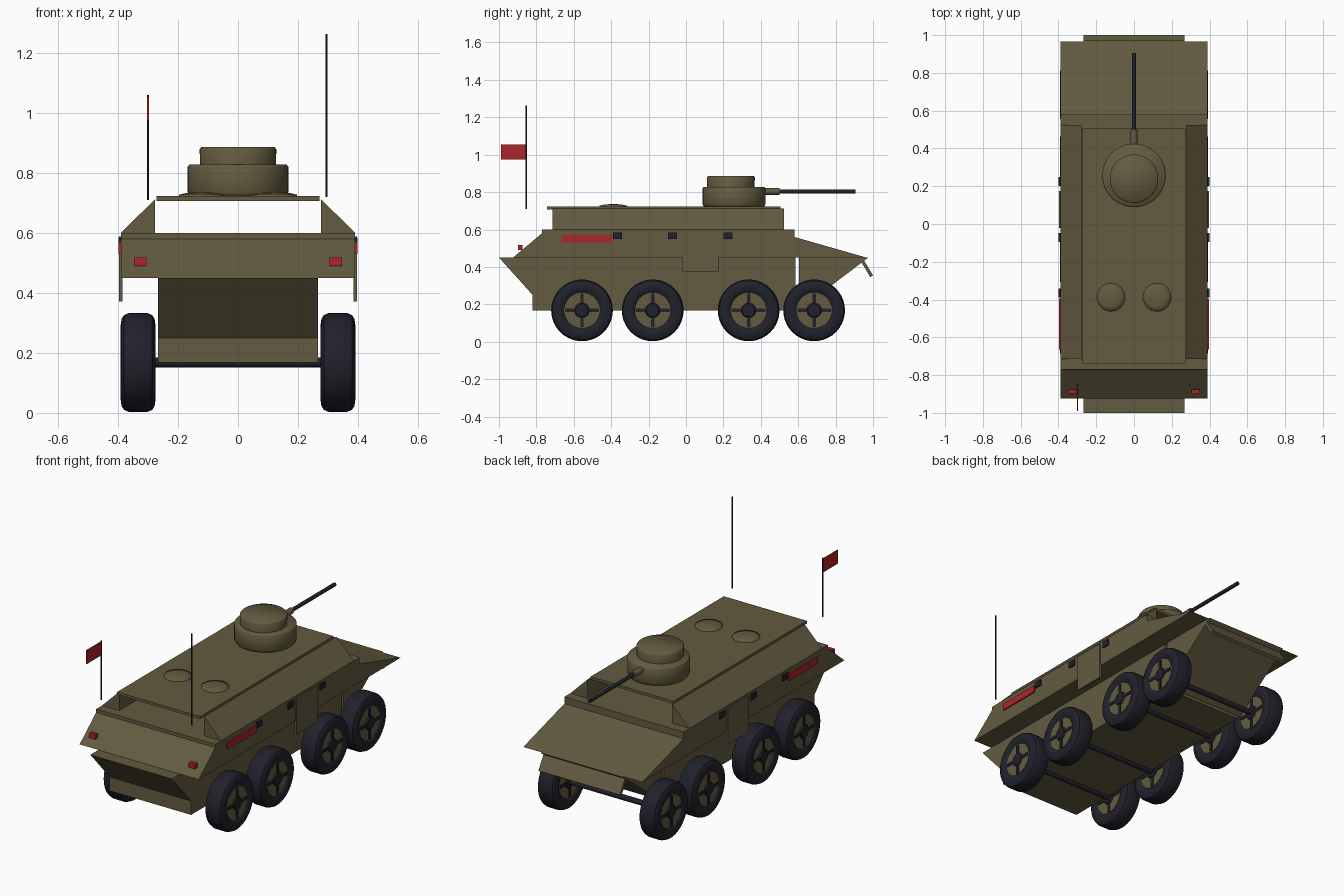
import bpy, bmesh, math
from mathutils import Matrix, Vector

default_cube = bpy.data.objects.get("Cube")
if default_cube:
    bpy.data.objects.remove(default_cube, do_unlink=True)


def make_material(name, colour):
    mat = bpy.data.materials.new(name)
    mat.use_nodes = True
    mat.diffuse_color = (*colour, 1)
    mat.node_tree.nodes["Principled BSDF"].inputs["Base Color"].default_value = (*colour, 1)
    return mat


olive = make_material("olive paint", (0.125, 0.105, 0.052))
navy = make_material("dark rubber and steel", (0.015, 0.015, 0.025))
red = make_material("red paint", (0.42, 0.018, 0.022))


def finish(bm, name, mat, smooth=None):
    """Turn a bmesh into a named object; smooth is an angle in degrees."""
    bmesh.ops.recalc_face_normals(bm, faces=bm.faces)
    mesh = bpy.data.meshes.new(name)
    bm.to_mesh(mesh)
    bm.free()
    mesh.materials.append(mat)
    obj = bpy.data.objects.new(name, mesh)
    bpy.context.collection.objects.link(obj)
    if smooth:
        bpy.ops.object.select_all(action="DESELECT")
        obj.select_set(True)
        bpy.context.view_layer.objects.active = obj
        bpy.ops.object.shade_smooth_by_angle(angle=math.radians(smooth))
    return obj


def box(name, x, y, z, mat):
    """Box from its (min, max) range on each axis."""
    bm = bmesh.new()
    bmesh.ops.create_cube(bm, size=1)
    for v in bm.verts:
        v.co = [(r[0] + r[1]) / 2 + c * (r[1] - r[0]) for r, c in zip((x, y, z), v.co)]
    return finish(bm, name, mat)


def prism(name, profile, axis, start, end, mat):
    """Extrude a profile: (y, z) points along x, or (x, z) points along y."""
    bm = bmesh.new()
    if axis == "x":
        verts = [bm.verts.new((start, a, b)) for a, b in profile]
        step = Vector((end - start, 0, 0))
    else:
        verts = [bm.verts.new((a, start, b)) for a, b in profile]
        step = Vector((0, end - start, 0))
    face = bm.faces.new(verts)
    made = bmesh.ops.extrude_face_region(bm, geom=[face])["geom"]
    bmesh.ops.translate(bm, vec=step, verts=[g for g in made if isinstance(g, bmesh.types.BMVert)])
    return finish(bm, name, mat)


def lathe(name, profile, centre, axis, mat, steps=40, smooth=35):
    """Spin (radius, height) points round an axis through centre."""
    bm = bmesh.new()
    rings = []
    for r, h in profile:
        turns = [2 * math.pi * i / steps for i in range(steps)]
        rings.append([bm.verts.new((r * math.cos(t), r * math.sin(t), h)) for t in turns])
    for low, high in zip(rings, rings[1:]):
        for i in range(steps):
            j = (i + 1) % steps
            bm.faces.new((low[i], low[j], high[j], high[i]))
    bm.faces.new(rings[0])
    bm.faces.new(rings[-1])
    turn = Vector((0, 0, 1)).rotation_difference(Vector(axis)).to_matrix().to_4x4()
    bm.transform(Matrix.Translation(centre) @ turn)
    return finish(bm, name, mat, smooth)


def rod(name, radius, start, end, mat, steps=16):
    direction = Vector(end) - Vector(start)
    return lathe(name, [(radius, 0), (radius, direction.length)], start,
                 direction.normalized(), mat, steps)


# Hull: wide upper body, narrow lower body and a separate bow wedge
prism("upper_hull", [(-0.925, 0.45), (-0.77, 0.58), (-0.77, 0.6), (0.58, 0.6), (0.58, 0.56),
                     (0.965, 0.45)], "x", -0.39, 0.39, olive)
prism("lower_hull", [(-1, 0.45), (-0.82, 0.25), (-0.82, 0.168), (0.585, 0.168), (0.585, 0.45)],
      "x", -0.267, 0.267, olive)
prism("bow_wedge", [(0.605, 0.45), (0.975, 0.45), (0.605, 0.17)], "x", -0.267, 0.267, olive)
prism("trim_vane", [(0.935, 0.43), (0.95, 0.437), (1, 0.355), (0.985, 0.345)],
      "x", -0.267, 0.267, olive)

# Superstructure: sloped side casings carrying the roof plate
for side, label in ((1, "left"), (-1, "right")):
    prism(f"{label}_side_casing", [(side * 0.39, 0.6), (side * 0.277, 0.712), (side * 0.277, 0.6)],
          "y", -0.715, 0.525, olive)
box("roof_plate", (-0.272, 0.272), (-0.742, 0.505), (0.706, 0.722), olive)

# Turret, gun and roof hatches
lathe("turret_base", [(0.16, 0.72), (0.168, 0.735), (0.168, 0.82), (0.162, 0.828)],
      (0, 0.257, 0), (0, 0, 1), olive, 48, 80)
lathe("turret_cupola", [(0.126, 0.82), (0.128, 0.878), (0.122, 0.886)],
      (0, 0.24, 0), (0, 0, 1), olive, 48, 80)
rod("gun_mount", 0.018, (0, 0.4, 0.803), (0, 0.5, 0.803), olive)
rod("gun_barrel", 0.011, (0, 0.49, 0.803), (0, 0.905, 0.803), navy)
for side, label in ((1, "left"), (-1, "right")):
    lathe(f"{label}_hatch", [(0.075, 0.718), (0.074, 0.727), (0.05, 0.733), (0.015, 0.736)],
          (side * 0.122, -0.388, 0), (0, 0, 1), olive, 32, 80)


def side_plate(name, side, y, z, depth, mat):
    box(name, sorted((side * 0.385, side * (0.39 + depth))), y, z, mat)


# Side doors, vision blocks, red stripes and end lights
for side, label in ((1, "left"), (-1, "right")):
    side_plate(f"{label}_door", side, (-0.02, 0.175), (0.372, 0.588), 0.007, olive)
    for n, y in enumerate((-0.39, -0.095, 0.2)):
        side_plate(f"{label}_vision_block_{n + 1}", side, (y, y + 0.048), (0.55, 0.585), 0.009, navy)
    side_plate(f"{label}_red_stripe", side, (-0.665, -0.395), (0.53, 0.57), 0.008, red)
    box(f"{label}_end_light", sorted((side * 0.305, side * 0.347)), (-0.897, -0.875),
        (0.49, 0.518), red)

# Aerial, flag pole and flag
rod("aerial", 0.004, (0.295, -0.853, 0.72), (0.295, -0.853, 1.262), navy, 8)
rod("flag_pole", 0.004, (-0.3, -0.853, 0.71), (-0.3, -0.853, 1.06), navy, 8)
box("flag", (-0.303, -0.297), (-0.99, -0.855), (0.975, 1.055), red)


# Wheels: rounded tyre, olive hub, four spokes and a centre cap
def wheel(name, x, y, z):
    centre = (x, y, z)
    half = [(0.095, 0.046), (0.105, 0.054), (0.125, 0.058), (0.145, 0.055), (0.158, 0.047),
            (0.165, 0.03)]
    lathe(f"{name}_tyre", [(r, -w) for r, w in half] + [(r, w) for r, w in reversed(half)],
          centre, (1, 0, 0), navy)
    lathe(f"{name}_hub", [(0.096, -0.049), (0.096, 0.049)], centre, (1, 0, 0), olive)
    lathe(f"{name}_cap", [(0.034, -0.058), (0.04, -0.05), (0.04, 0.05), (0.034, 0.058)],
          centre, (1, 0, 0), navy, 20)
    bm = bmesh.new()
    for size in ((0.108, 0.18, 0.018), (0.108, 0.018, 0.18)):
        bmesh.ops.create_cube(bm, size=1, matrix=Matrix.Translation(centre) @ Matrix.Diagonal((*size, 1)))
    finish(bm, f"{name}_spokes", navy)


for n, y in enumerate((-0.556, -0.178, 0.335, 0.685)):
    for side, label in ((1, "left"), (-1, "right")):
        wheel(f"{label}_wheel_{n + 1}", side * 0.333, y, 0.17 if n < 0 else 0.168)
    rod(f"axle_{n + 1}", 0.016, (-0.33, y, 0.168), (0.33, y, 0.168), navy)
